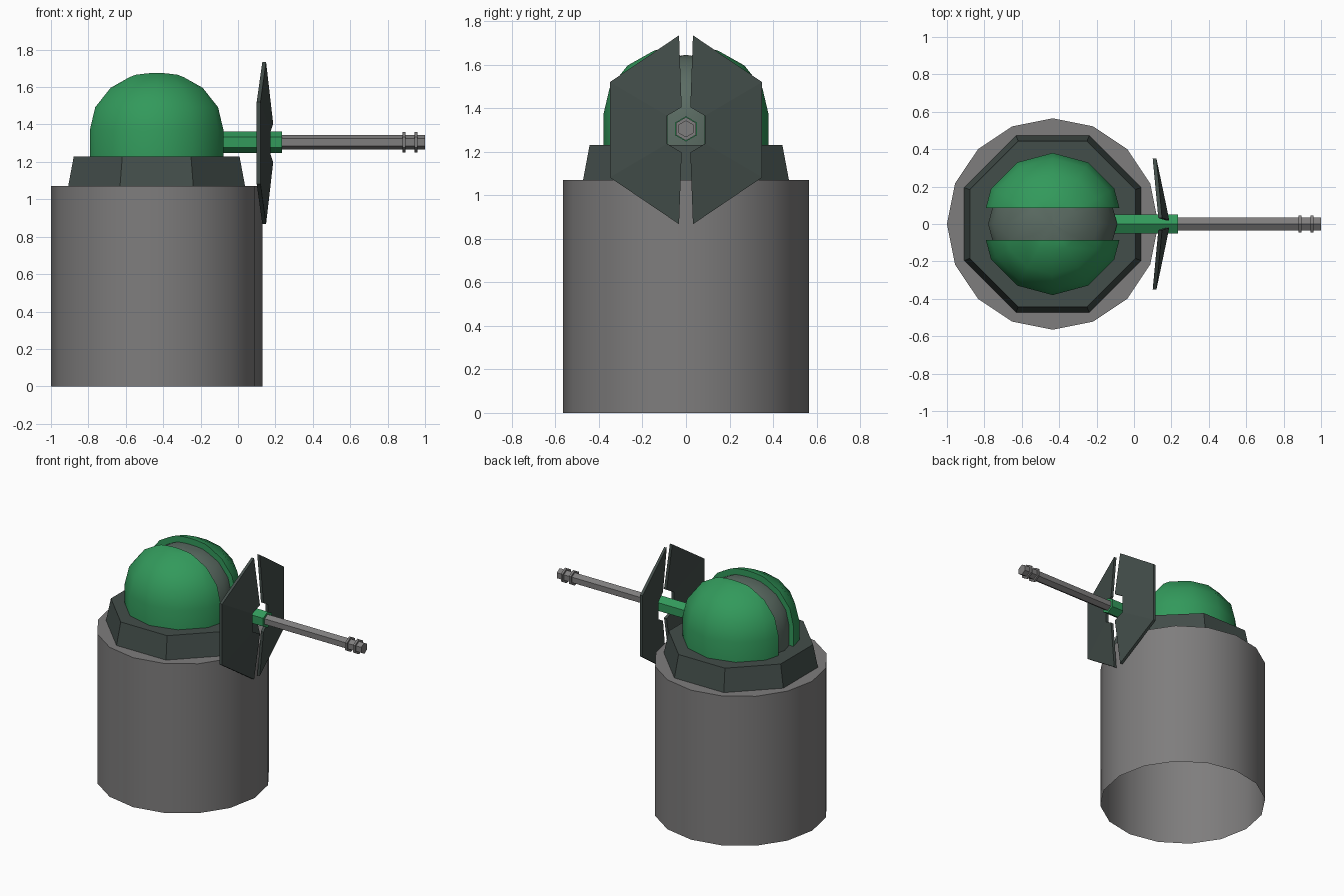
import bpy, bmesh, math
from mathutils import Matrix, Vector

if "Cube" in bpy.data.objects:
    bpy.data.objects.remove(bpy.data.objects["Cube"])

CX = -0.435      # turret axis
GZ = 1.305       # gun axis height


def mat(name, rgb):
    m = bpy.data.materials.new(name)
    m.diffuse_color = (*rgb, 1)
    m.use_nodes = True
    m.node_tree.nodes["Principled BSDF"].inputs["Base Color"].default_value = m.diffuse_color
    return m


GREY = mat("base grey", (0.21, 0.205, 0.205))
DARK = mat("dark armour", (0.055, 0.074, 0.067))
GREEN = mat("dome green", (0.032, 0.32, 0.105))
BAND = mat("band grey green", (0.105, 0.15, 0.125))


def finish(bm, name, material, smooth=None):
    bmesh.ops.recalc_face_normals(bm, faces=bm.faces[:])
    me = bpy.data.meshes.new(name)
    bm.to_mesh(me)
    bm.free()
    ob = bpy.data.objects.new(name, me)
    bpy.context.collection.objects.link(ob)
    me.materials.append(material)
    if smooth:
        bpy.ops.object.select_all(action='DESELECT')
        ob.select_set(True)
        bpy.context.view_layer.objects.active = ob
        bpy.ops.object.shade_smooth_by_angle(angle=math.radians(smooth))
    return ob


def loft(profile, n, phase=0.0, bottom=True, top=True):
    """Stack n-sided rings of (radius, z) into a bmesh."""
    bm = bmesh.new()
    rings = []
    for r, z in profile:
        rings.append([bm.verts.new((r * math.cos(phase + 2 * math.pi * i / n),
                                    r * math.sin(phase + 2 * math.pi * i / n), z))
                      for i in range(n)])
    for a, b in zip(rings, rings[1:]):
        for i in range(n):
            j = (i + 1) % n
            bm.faces.new((a[i], a[j], b[j], b[i]))
    if bottom:
        bm.faces.new(rings[0][::-1])
    if top:
        bm.faces.new(rings[-1])
    return bm


def at_turret(bm):
    bmesh.ops.translate(bm, verts=bm.verts[:], vec=(CX, 0, 0))
    return bm


# Round pedestal, open underneath
finish(at_turret(loft([(0.565, 0), (0.565, 1.07)], 16, bottom=False)),
       "pedestal", GREY, 35)

# Octagonal collar
k = 1 / math.cos(math.pi / 8)
finish(at_turret(loft([(0.473 * k, 1.07), (0.443 * k, 1.23)], 8, math.pi / 8)),
       "collar", DARK)


def dome(r, h):
    arc = [(r * math.cos(math.radians(a)), 1.37 + h * math.sin(math.radians(a)))
           for a in (0, 22.5, 45, 67.5)]
    bm = loft([(r, 1.22)] + arc + [(0.002, 1.37 + h)], 12)
    bmesh.ops.remove_doubles(bm, verts=bm.verts[:], dist=0.003)
    return bm


def slice_keep(bm, y, sign):
    """Keep the part where sign * (coordinate - y) > 0 and close the cut."""
    g = bm.verts[:] + bm.edges[:] + bm.faces[:]
    cut = bmesh.ops.bisect_plane(bm, geom=g, plane_co=(0, y, 0),
                                 plane_no=(0, sign, 0), clear_inner=True)
    edges = [e for e in cut["geom_cut"] if isinstance(e, bmesh.types.BMEdge)]
    bmesh.ops.holes_fill(bm, edges=edges, sides=0)


# Two dome halves
for side, s in (("front", -1), ("back", 1)):
    bm = dome(0.38, 0.32)
    slice_keep(bm, 0.085 * s, s)
    finish(at_turret(bm), side + "_dome_half", GREEN, 40)

# Recessed band between the halves
bm = dome(0.345, 0.275)
slice_keep(bm, 0.086, -1)
slice_keep(bm, -0.086, 1)
finish(at_turret(bm), "dome_band", BAND, 40)


# Gun parts: hexagonal prisms along x with points up
def hex_rod(name, x0, x1, r, material):
    bm = loft([(r, x0), (r, x1)], 6)
    turn = Matrix(((0, 0, 1), (0, 1, 0), (-1, 0, 0)))
    for v in bm.verts:
        v.co = turn @ v.co + Vector((0, 0, GZ))
    finish(bm, name, material)


hex_rod("gun_breech", -0.2, 0.235, 0.058, GREEN)
hex_rod("gun_barrel", 0.2, 1.0, 0.039, GREY)
for i, x in enumerate((0.88, 0.944)):
    hex_rod(f"muzzle_ring_{i + 1}", x, x + 0.015, 0.054, GREY)

# Gun shield: two swept plates around the breech, front surface as (x, y, z)
UPPER = [(0.15, 0.032, 1.735), (0.12, 0.35, 1.52),
         (0.175, 0.087, 1.365), (0.188, 0.02, 1.405)]
for side, s in (("front", -1), ("back", 1)):
    bm = bmesh.new()
    layers = []
    for dx in (0, -0.02):
        up = [bm.verts.new((x + dx, y * s, z)) for x, y, z in UPPER]
        lo = [bm.verts.new((x + dx, y * s, 2.602 - z)) for x, y, z in UPPER]
        bm.faces.new(up)
        bm.faces.new(lo[::-1])
        bm.faces.new((up[1], lo[1], lo[2], up[2]))
        layers.append([up[0], up[1], lo[1], lo[0], lo[3], lo[2], up[2], up[3]])
    a, b = layers
    for i in range(8):
        j = (i + 1) % 8
        bm.faces.new((a[i], a[j], b[j], b[i]))
    finish(bm, side + "_gun_shield", DARK)
